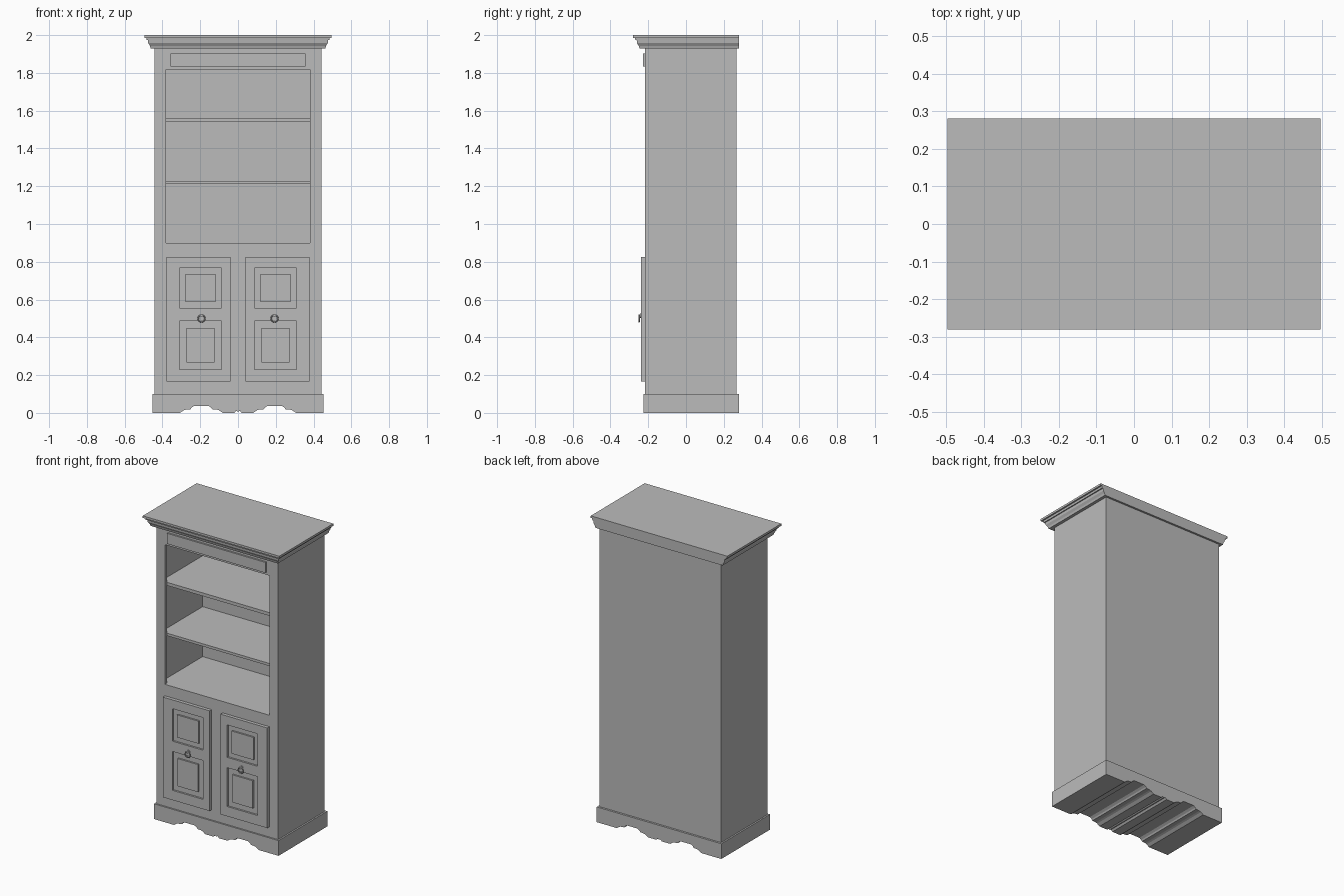
import bpy
import bmesh
import math
from mathutils import Matrix, Vector

cube = bpy.data.objects.get("Cube")
if cube:
    bpy.data.objects.remove(cube, do_unlink=True)

grey = bpy.data.materials.new("plain grey")
grey.use_nodes = True
grey.diffuse_color = (0.5, 0.5, 0.5, 1)
grey.node_tree.nodes["Principled BSDF"].inputs["Base Color"].default_value = grey.diffuse_color


def finish(name, bm):
    bmesh.ops.recalc_face_normals(bm, faces=bm.faces)
    mesh = bpy.data.meshes.new(name)
    bm.to_mesh(mesh)
    bm.free()
    mesh.materials.append(grey)
    obj = bpy.data.objects.new(name, mesh)
    bpy.context.collection.objects.link(obj)
    return obj


def add_box(bm, x, y, z):
    size = Vector((x[1] - x[0], y[1] - y[0], z[1] - z[0]))
    mid = Vector((sum(x), sum(y), sum(z))) / 2
    bmesh.ops.create_cube(bm, size=1, matrix=Matrix.Translation(mid) @ Matrix.Diagonal(size).to_4x4())


def boxes(name, *items):
    bm = bmesh.new()
    for item in items:
        add_box(bm, *item)
    return finish(name, bm)


def mirrored(span, side):
    return tuple(sorted((side * span[0], side * span[1])))


HALF, INNER, OPENING = 0.442, 0.42, 0.38
FRONT, FRAME_BACK, BACK = -0.216, -0.195, 0.267
INSIDE_BACK = 0.233
FLOOR, TOP, DECK, HEAD = 0.098, 1.932, 0.9, 1.817

# Carcass: sides, back, top and the deck over the cupboard
for side, label in ((1, "left"), (-1, "right")):
    boxes(label + "_side_panel", (mirrored((INNER, HALF), side), (FRONT, BACK), (FLOOR, TOP)))
boxes("back_panel", ((-INNER, INNER), (INSIDE_BACK, BACK), (FLOOR, TOP)))
boxes("top_panel", ((-INNER, INNER), (FRAME_BACK, INSIDE_BACK), (1.91, TOP)))
boxes("cupboard_deck", ((-INNER, INNER), (FRAME_BACK, INSIDE_BACK), (DECK - 0.02, DECK)))

# Face frame around the open shelves
depth = (FRONT, FRAME_BACK)
boxes("face_frame",
      ((-INNER, -OPENING), depth, (DECK, HEAD)),
      ((OPENING, INNER), depth, (DECK, HEAD)),
      ((-INNER, INNER), depth, (HEAD, TOP)),
      ((-INNER, INNER), depth, (FLOOR, DECK)))

# Shelves
for label, z in (("upper_shelf", (1.541, 1.562)), ("lower_shelf", (1.211, 1.228))):
    boxes(label, ((-INNER, INNER), (FRAME_BACK, INSIDE_BACK), z))

# Raised plaque over the opening
boxes("header_plaque", ((-0.357, 0.357), (-0.227, FRONT), (1.833, 1.902)))

# Doors with two recessed fields, each holding a raised panel
DOOR_FRONT, RECESS = -0.238, -0.226
for side, label in ((1, "left"), (-1, "right")):
    face = (DOOR_FRONT, RECESS)
    door = [((0.04, 0.379), (RECESS, FRONT), (0.167, 0.825)),
            ((0.04, 0.088), face, (0.167, 0.825)),
            ((0.309, 0.379), face, (0.167, 0.825))]
    for z in ((0.167, 0.231), (0.486, 0.554), (0.767, 0.825)):
        door.append(((0.088, 0.309), face, z))
    for x, z in (((0.12, 0.278), (0.587, 0.735)), ((0.125, 0.273), (0.268, 0.449))):
        door.append((x, (DOOR_FRONT + 0.001, RECESS), z))
    boxes(label + "_door", *[(mirrored(x, side), y, z) for x, y, z in door])


# Small ring pulls: a round stud with a hanging ring
def disc(bm, x, z, radius, y):
    matrix = Matrix.Translation((x, sum(y) / 2, z)) @ Matrix.Rotation(math.pi / 2, 4, "X")
    bmesh.ops.create_cone(bm, cap_ends=True, segments=16, radius1=radius,
                          radius2=radius, depth=y[1] - y[0], matrix=matrix)


for side, label in ((1, "left"), (-1, "right")):
    x = side * 0.193
    bm = bmesh.new()
    disc(bm, x, 0.515, 0.012, (-0.243, DOOR_FRONT))
    disc(bm, x, 0.515, 0.006, (-0.252, -0.243))
    finish(label + "_pull_stud", bm)
    bpy.ops.mesh.primitive_torus_add(location=(x, -0.248, 0.5), rotation=(math.pi / 2, 0, 0),
                                     major_radius=0.018, minor_radius=0.0035,
                                     major_segments=24, minor_segments=8)
    ring = bpy.context.object
    ring.name = label + "_pull_ring"
    ring.data.materials.append(grey)
    bpy.ops.object.shade_smooth_by_angle()

# Plinth: scalloped outline carried through the full depth
scallop = [(0.113, 0), (0.095, 0.013), (0.083, 0.017), (0.058, 0.019), (0.052, 0.028), (0.038, 0.037)]
arch = [(-d, z) for d, z in scallop] + [(d, z) for d, z in reversed(scallop)]
notch = [(-0.02, 0), (-0.01, 0.011), (0, 0.006), (0.01, 0.011), (0.02, 0)]
outline = [(-0.4525, 0)]
for centre, shape in ((-0.194, arch), (0, notch), (0.194, arch)):
    outline += [(centre + d, z) for d, z in shape]
outline += [(0.4525, 0), (0.4525, 0.1), (-0.4525, 0.1)]
bm = bmesh.new()
sheet = bm.faces.new([bm.verts.new((x, -0.226, z)) for x, z in outline])
extruded = bmesh.ops.extrude_face_region(bm, geom=[sheet], use_keep_orig=True)
bmesh.ops.translate(bm, vec=(0, 0.506, 0),
                    verts=[v for v in extruded["geom"] if isinstance(v, bmesh.types.BMVert)])
finish("scalloped_plinth", bm)

# Cornice: stepped moulding on three sides, flat at the back
steps = [(2.0, 0), (1.986, 0), (1.986, 0.01), (1.973, 0.012), (1.973, 0.019),
         (1.957, 0.021), (1.943, 0.03), (1.93, 0.034)]
bm = bmesh.new()
rings = []
for z, inset in steps:
    x, y = 0.496 - inset, inset - 0.28
    rings.append([bm.verts.new(p) for p in ((-x, y, z), (x, y, z), (x, 0.28, z), (-x, 0.28, z))])
for above, below in zip(rings, rings[1:]):
    for i in range(4):
        j = (i + 1) % 4
        bm.faces.new((above[i], above[j], below[j], below[i]))
bm.faces.new(rings[0])
bm.faces.new(rings[-1])
# The degenerate steps at the back share one plane
bmesh.ops.dissolve_degenerate(bm, dist=1e-5, edges=bm.edges)
finish("cornice", bm)
